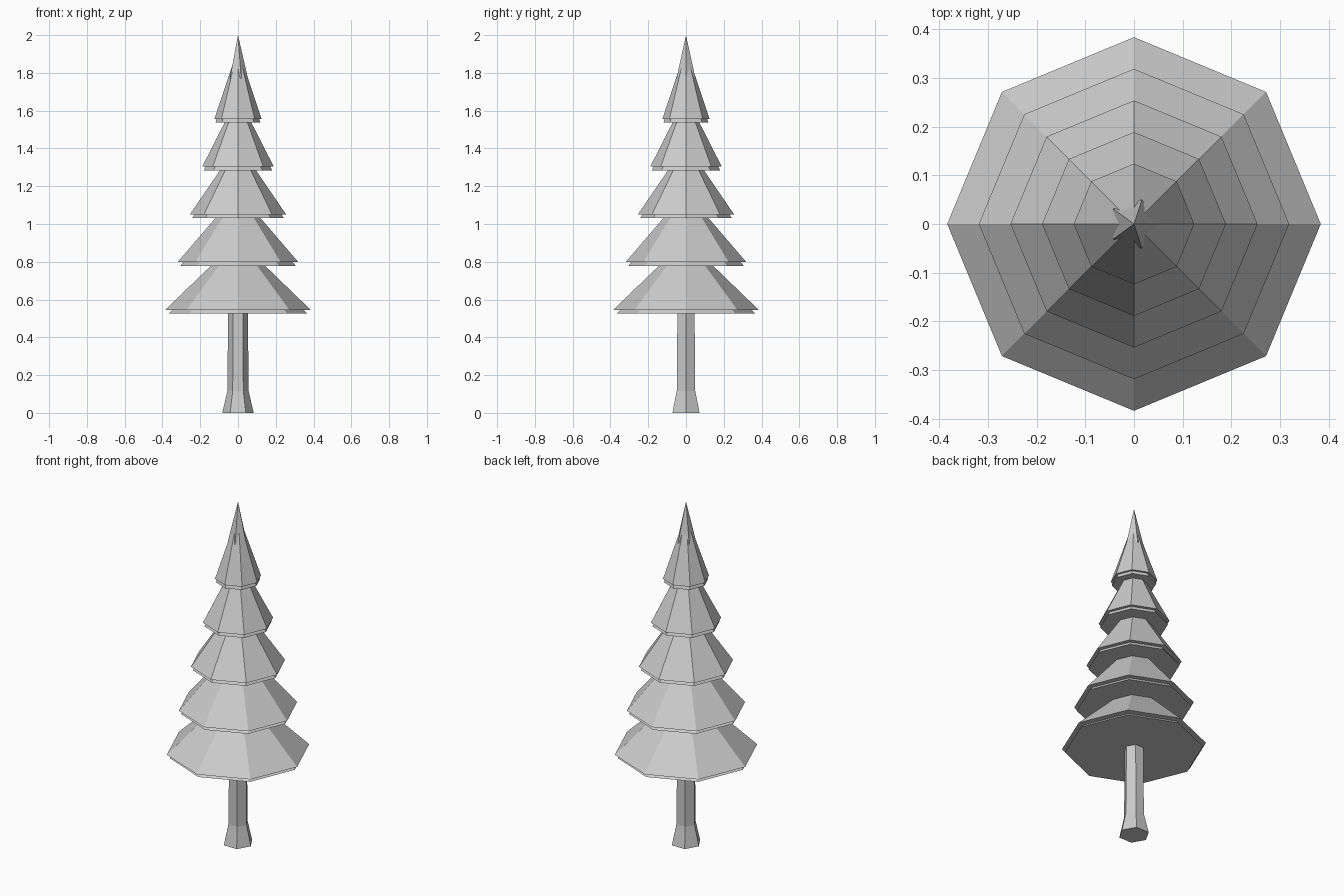
import bpy, bmesh
from math import cos, sin, tau

if "Cube" in bpy.data.objects:
    bpy.data.objects.remove(bpy.data.objects["Cube"])


def lathe(name, sides, profile):
    """Flat-shaded closed solid from (radius, z) rings; radius 0 makes an apex."""
    bm = bmesh.new()
    rings = []
    for r, z in profile:
        if r == 0:
            rings.append([bm.verts.new((0, 0, z))] * sides)
        else:
            rings.append([bm.verts.new((r * cos(tau * i / sides), r * sin(tau * i / sides), z))
                          for i in range(sides)])
    for a, b in zip(rings, rings[1:]):
        for i in range(sides):
            j = (i + 1) % sides
            bm.faces.new(list(dict.fromkeys((a[i], a[j], b[j], b[i]))))
    for ring in (rings[0], rings[-1]):
        if len(set(ring)) > 1:
            bm.faces.new(ring)
    bmesh.ops.recalc_face_normals(bm, faces=bm.faces)
    mesh = bpy.data.meshes.new(name)
    bm.to_mesh(mesh)
    bm.free()
    obj = bpy.data.objects.new(name, mesh)
    bpy.context.collection.objects.link(obj)
    return obj


# Six-sided trunk with flared foot
lathe("trunk", 6, [(0.083, 0), (0.056, 0.117), (0.052, 0.60)])

# Five octagonal foliage tiers, each with a smaller cone peeking out below the rim
for k in range(5):
    radius = 0.384 - 0.065 * k
    rim = 0.546 + 0.2528 * k
    lathe(f"foliage_tier_{k + 1}", 8, [(radius, rim), (0, rim + 0.372)])
    lathe(f"foliage_underlayer_{k + 1}", 8, [(radius * 0.96, rim - 0.021), (0, rim + 0.33)])

# Five-sided pointed tip
lathe("tree_tip", 5, [(0.053, 1.77), (0, 2.0)])
